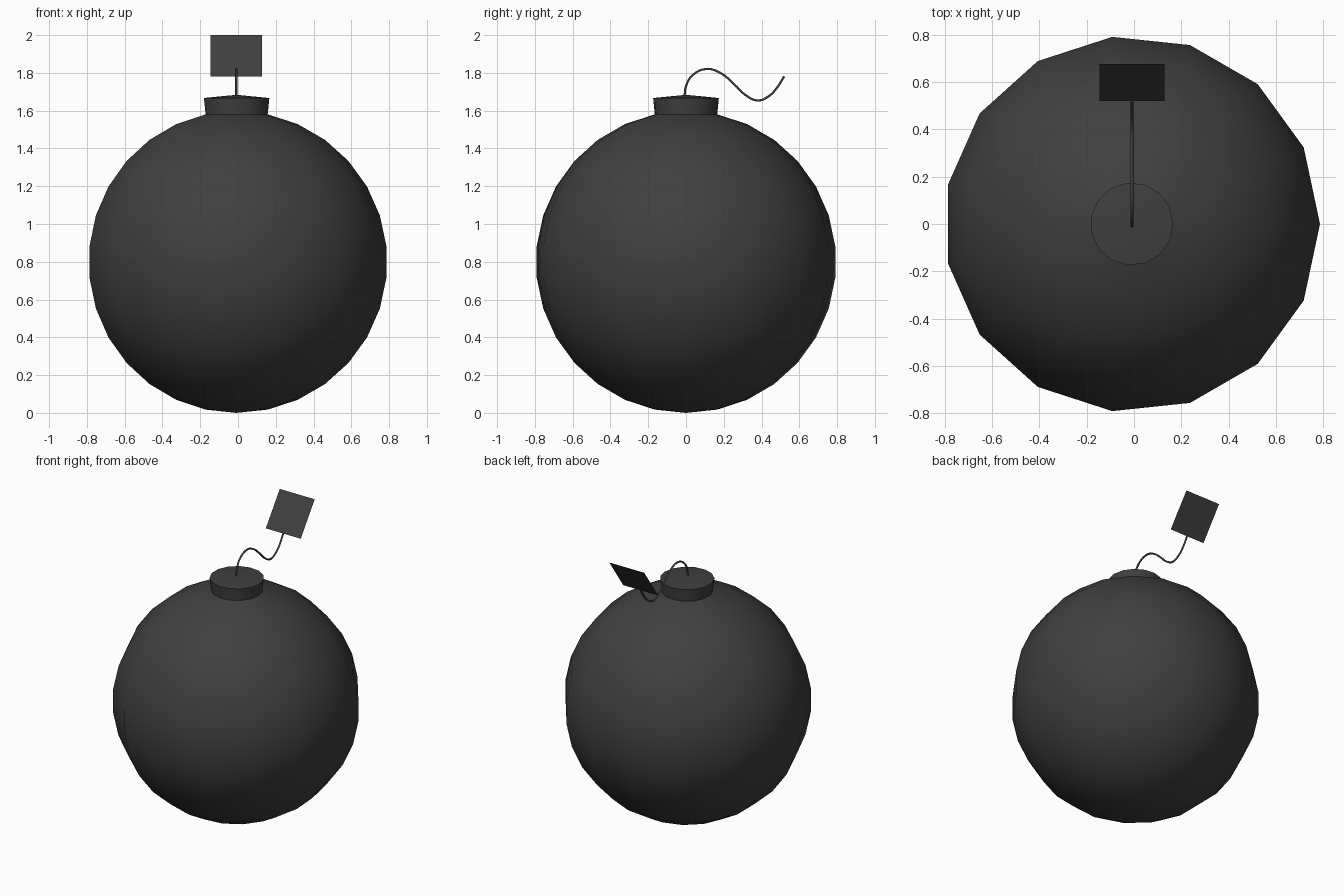
import bpy, bmesh, math

if "Cube" in bpy.data.objects:
    bpy.data.objects.remove(bpy.data.objects["Cube"])

SIDES, R, CX = 15, 0.799, -0.009
STEP = math.pi / 15

mat = bpy.data.materials.new("charcoal")
mat.diffuse_color = (0.05, 0.05, 0.05, 1)
mat.use_nodes = True
mat.node_tree.nodes["Principled BSDF"].inputs["Base Color"].default_value = mat.diffuse_color


def finish(obj):
    bpy.ops.object.select_all(action='DESELECT')
    obj.select_set(True)
    bpy.context.view_layer.objects.active = obj


def lathe(name, profile):
    """Spin (radius, z) points into a 15-sided smooth shape; radius 0 is a pole."""
    bm = bmesh.new()
    rings = []
    for r, z in profile:
        n = 1 if r < 1e-5 else SIDES
        rings.append([bm.verts.new((CX + r * math.cos(2 * math.pi * i / SIDES),
                                    r * math.sin(2 * math.pi * i / SIDES), z)) for i in range(n)])
    for a, b in zip(rings, rings[1:]):
        for i in range(SIDES):
            j = (i + 1) % SIDES
            quad = [a[i % len(a)], a[j % len(a)], b[j % len(b)], b[i % len(b)]]
            bm.faces.new(list(dict.fromkeys(quad)))
    me = bpy.data.meshes.new(name)
    bm.to_mesh(me)
    bm.free()
    me.materials.append(mat)
    obj = bpy.data.objects.new(name, me)
    bpy.context.collection.objects.link(obj)
    finish(obj)
    bpy.ops.object.shade_smooth_by_angle(angle=math.radians(35))
    return obj


# round body, open under the neck
lathe("body", [(R * math.sin(k * STEP), R - R * math.cos(k * STEP)) for k in range(15)])

# neck: the top cap pulled up and slightly flared
cap_r, cap_z = R * math.sin(STEP), R + R * math.cos(STEP)
lathe("neck", [(cap_r, cap_z), (0.175, 1.667), (0, 1.684)])

# wavy fuse
path = [(-0.008, 1.675), (0.0, 1.73), (0.035, 1.788), (0.11, 1.821), (0.185, 1.798),
        (0.255, 1.74), (0.315, 1.683), (0.38, 1.654), (0.44, 1.678), (0.482, 1.722), (0.52, 1.782)]
cu = bpy.data.curves.new("fuse", 'CURVE')
cu.dimensions = '3D'
cu.bevel_depth = 0.0065
cu.bevel_resolution = 1
cu.resolution_u = 4
cu.use_fill_caps = True
sp = cu.splines.new('BEZIER')
sp.bezier_points.add(len(path) - 1)
for p, (y, z) in zip(sp.bezier_points, path):
    p.co = (CX, y, z)
    p.handle_left_type = p.handle_right_type = 'AUTO'
cu.materials.append(mat)
fuse = bpy.data.objects.new("fuse", cu)
bpy.context.collection.objects.link(fuse)
finish(fuse)
bpy.ops.object.convert(target='MESH')

# flat spark card at the end of the fuse
me = bpy.data.meshes.new("spark_card")
x0, x1 = CX - 0.137, CX + 0.137
me.from_pydata([(x0, 0.52, 1.78), (x1, 0.52, 1.78), (x1, 0.676, 2.0), (x0, 0.676, 2.0)],
               [], [(0, 1, 2, 3)])
me.materials.append(mat)
bpy.context.collection.objects.link(bpy.data.objects.new("spark_card", me))
